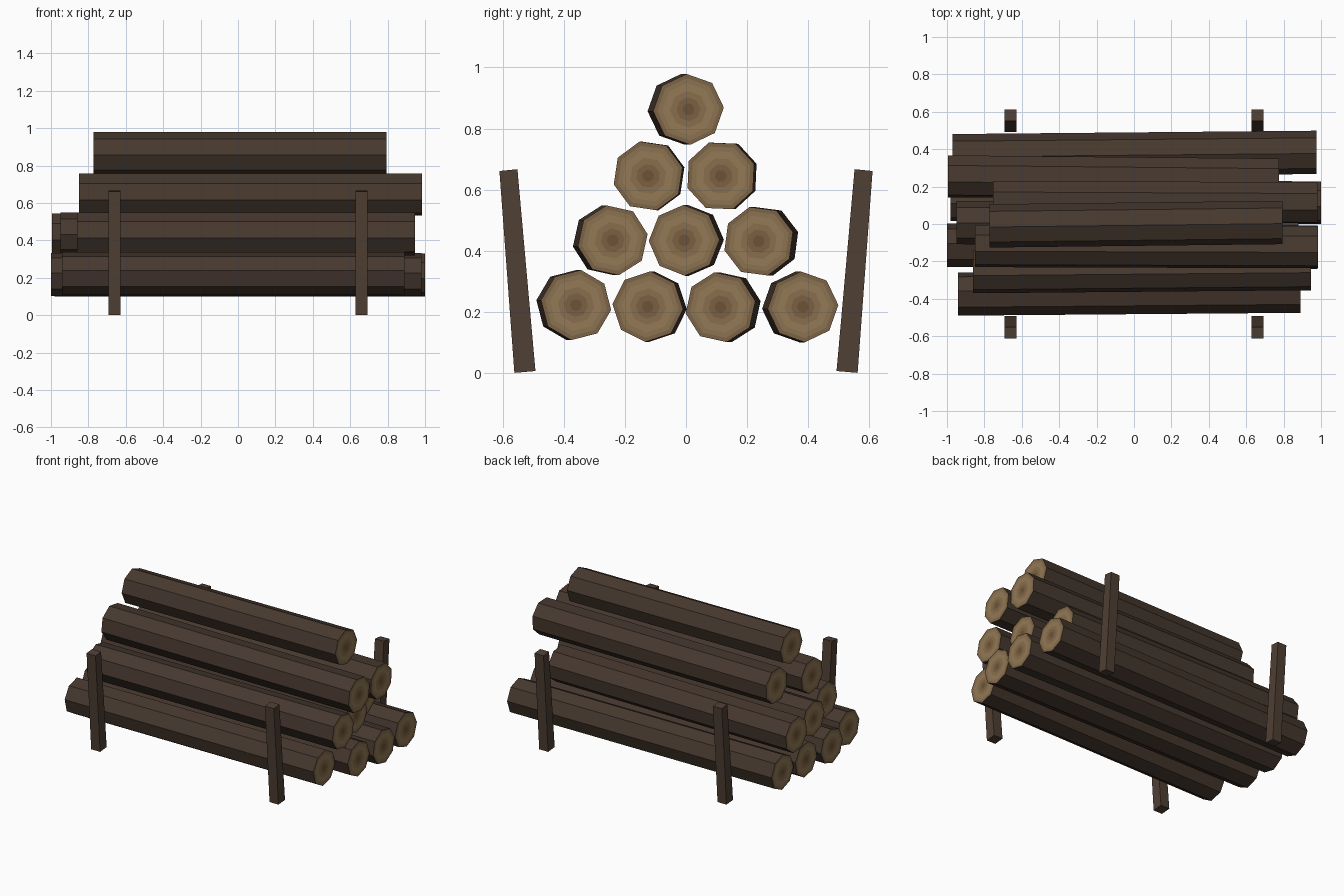
import bpy, bmesh
from math import sin, cos, radians

if "Cube" in bpy.data.objects:
    bpy.data.objects.remove(bpy.data.objects["Cube"])


def material(name, rgb):
    m = bpy.data.materials.new(name)
    m.diffuse_color = (*rgb, 1)
    m.use_nodes = True
    m.node_tree.nodes["Principled BSDF"].inputs["Base Color"].default_value = m.diffuse_color
    return m


BARK = material("bark", (0.062, 0.040, 0.028))
POST = material("post_wood", (0.080, 0.050, 0.034))
# growth ring colours, from the rim to the heart
RINGS = [(1.00, (0.20, 0.125, 0.062)), (0.88, (0.26, 0.168, 0.082)),
         (0.74, (0.30, 0.195, 0.095)), (0.52, (0.25, 0.158, 0.076)),
         (0.34, (0.20, 0.118, 0.054)), (0.17, (0.15, 0.085, 0.037))]
RING_MATS = [material(f"cut_ring_{i}", c) for i, (_, c) in enumerate(RINGS)]


def finish(bm, name, mats):
    bmesh.ops.recalc_face_normals(bm, faces=bm.faces[:])
    me = bpy.data.meshes.new(name)
    bm.to_mesh(me)
    bm.free()
    for m in mats:
        me.materials.append(m)
    ob = bpy.data.objects.new(name, me)
    bpy.context.collection.objects.link(ob)
    return ob


def log(name, x0, x1, y0, y1, z, phase, r=0.116, sides=8):
    """Eight-sided log from x0 to x1, its axis drifting from y0 to y1."""
    bm = bmesh.new()
    angles = [radians(phase + 360 * i / sides) for i in range(sides)]

    def loop(x, y, f):
        return [bm.verts.new((x, y + r * f * cos(a), z + r * f * sin(a))) for a in angles]

    def bridge(a, b, mat):
        for i in range(sides):
            j = (i + 1) % sides
            bm.faces.new((a[i], a[j], b[j], b[i])).material_index = mat

    rims = []
    for x, y in ((x0, y0), (x1, y1)):
        loops = [loop(x, y, f) for f, _ in RINGS]
        for k in range(len(loops) - 1):
            bridge(loops[k], loops[k + 1], k + 1)
        bm.faces.new(loops[-1]).material_index = len(RINGS)
        rims.append(loops[0])
    bridge(rims[0], rims[1], 0)
    return finish(bm, name, [BARK] + RING_MATS)


# logs: left x, right x, left y, right y, z, rotation of the cross-section
LOGS = {
    "bottom_log_1": (-0.94, 0.89, -0.375, -0.360, 0.222, -8),
    "bottom_log_2": (-1.00, 0.98, -0.113, -0.125, 0.217, -4),
    "bottom_log_3": (-0.98, 1.00, 0.130, 0.113, 0.215, 10),
    "bottom_log_4": (-0.97, 0.975, 0.365, 0.383, 0.216, 3),
    "second_row_log_1": (-0.86, 0.945, -0.256, -0.240, 0.434, 10),
    "second_row_log_2": (-0.95, 0.88, 0.008, -0.006, 0.434, 1),
    "second_row_log_3": (-0.995, 0.775, 0.255, 0.238, 0.431, 15),
    "third_row_log_1": (-0.85, 0.983, -0.118, -0.124, 0.645, 14),
    "third_row_log_2": (-0.755, 0.98, 0.122, 0.114, 0.645, 20),
    "top_log": (-0.773, 0.795, -0.010, 0.008, 0.863, 3),
}
for name, args in LOGS.items():
    log(name, *args)

# leaning posts: side profile in y/z, extruded along x
PROFILE = [(0.493, 0.006), (0.562, 0.0), (0.611, 0.661), (0.552, 0.667)]
for sx, side in ((-1, "left"), (1, "right")):
    for sy, end in ((-1, "front"), (1, "back")):
        bm = bmesh.new()
        face = bm.faces.new([bm.verts.new((sx * 0.66 - 0.033, sy * y, z)) for y, z in PROFILE])
        ext = bmesh.ops.extrude_face_region(bm, geom=[face])
        moved = [v for v in ext["geom"] if isinstance(v, bmesh.types.BMVert)]
        bmesh.ops.translate(bm, verts=moved, vec=(0.066, 0, 0))
        finish(bm, f"{end}_{side}_post", [POST])
